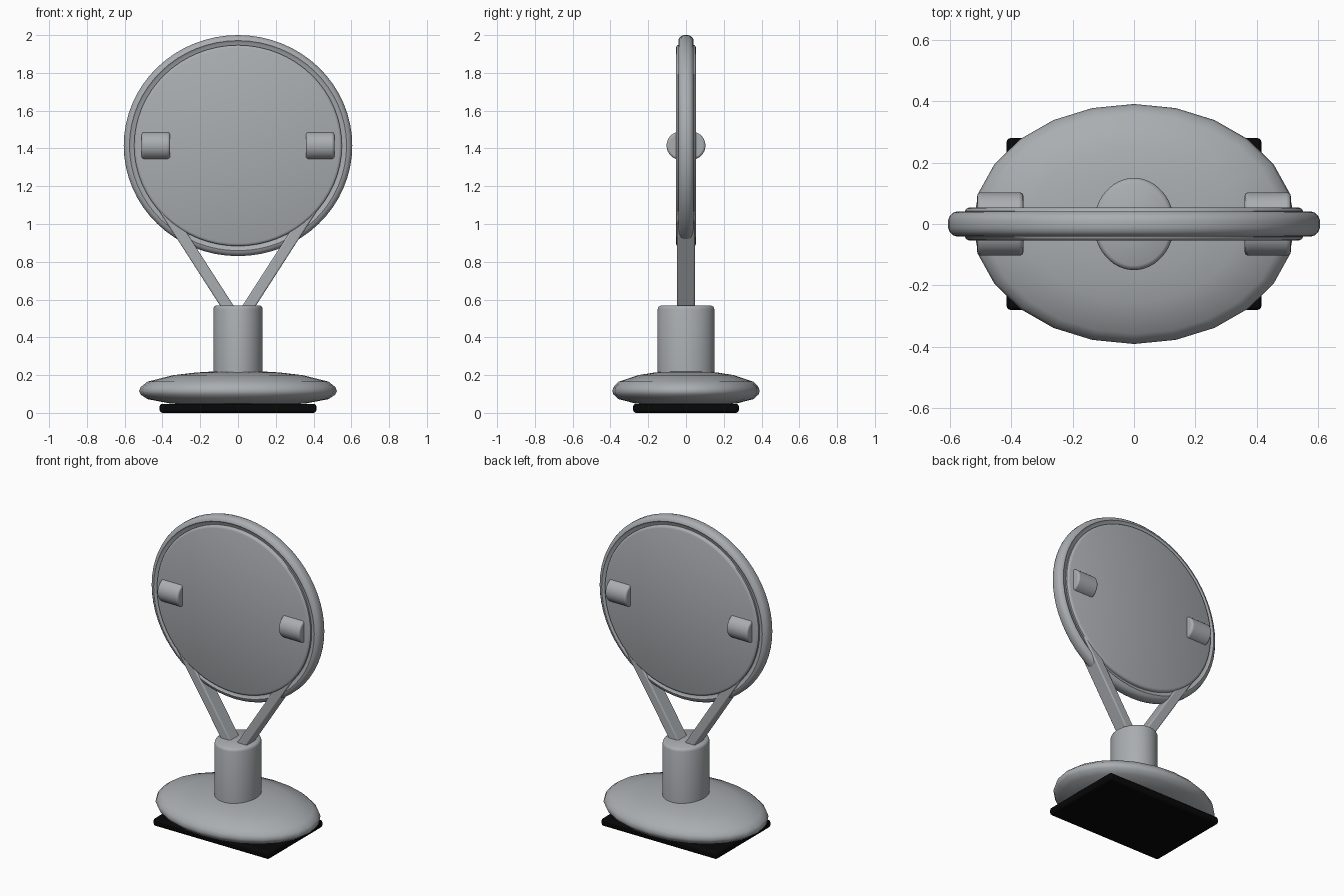
import bpy, bmesh, math
from mathutils import Matrix, Vector

cube = bpy.data.objects.get("Cube")
if cube:
    bpy.data.objects.remove(cube, do_unlink=True)


def material(name, colour, rough):
    m = bpy.data.materials.new(name)
    m.use_nodes = True
    m.diffuse_color = (*colour, 1)
    node = m.node_tree.nodes["Principled BSDF"]
    node.inputs["Base Color"].default_value = (*colour, 1)
    node.inputs["Roughness"].default_value = rough
    return m


GREY = material("satin grey", (0.40, 0.42, 0.44), 0.5)
BLACK = material("black rubber", (0.002, 0.002, 0.002), 0.8)


def finish(bm, name, mat, matrix, bevel=0, angle=35):
    bmesh.ops.transform(bm, matrix=matrix, verts=bm.verts)
    bmesh.ops.recalc_face_normals(bm, faces=bm.faces)
    mesh = bpy.data.meshes.new(name)
    bm.to_mesh(mesh)
    bm.free()
    mesh.materials.append(mat)
    ob = bpy.data.objects.new(name, mesh)
    bpy.context.collection.objects.link(ob)
    if bevel:
        mod = ob.modifiers.new("Soft edges", "BEVEL")
        mod.width, mod.segments = bevel, 3
        mod.limit_method, mod.angle_limit = "ANGLE", math.radians(40)
    bpy.ops.object.select_all(action="DESELECT")
    ob.select_set(True)
    bpy.context.view_layer.objects.active = ob
    bpy.ops.object.shade_smooth_by_angle(angle=math.radians(angle))
    return ob


def lathe(name, profile, segments, matrix, closed=False, angle=35):
    """Revolve (radius, height) points around z; end caps close an open profile."""
    bm = bmesh.new()
    rings = []
    for r, h in profile:
        turns = [2 * math.pi * i / segments for i in range(segments)]
        rings.append([bm.verts.new((r * math.cos(t), r * math.sin(t), h)) for t in turns])
    pairs = list(zip(rings, rings[1:]))
    if closed:
        pairs.append((rings[-1], rings[0]))
    else:
        bm.faces.new(rings[0])
        bm.faces.new(rings[-1])
    for a, b in pairs:
        for i in range(segments):
            j = (i + 1) % segments
            bm.faces.new((a[i], a[j], b[j], b[i]))
    return finish(bm, name, GREY, matrix, angle=angle)


def box(name, size, mat, matrix, bevel):
    bm = bmesh.new()
    bmesh.ops.create_cube(bm, size=1)
    bmesh.ops.scale(bm, vec=size, verts=bm.verts)
    return finish(bm, name, mat, matrix, bevel)


# Foot pad and domed oval base
box("foot_pad", (0.83, 0.56, 0.048), BLACK, Matrix.Translation((0, 0, 0.024)), 0.015)
lathe("oval_base",
      [(0.16, 0.038), (0.36, 0.05), (0.48, 0.073), (0.515, 0.097), (0.524, 0.115),
       (0.515, 0.137), (0.48, 0.165), (0.34, 0.2), (0.22, 0.214), (0.12, 0.22)],
      24, Matrix.Diagonal((1, 0.745, 1, 1)), angle=50)

# Oval column
lathe("column",
      [(0.15, 0.18), (0.15, 0.55), (0.146, 0.561), (0.135, 0.568)],
      48, Matrix.Diagonal((0.87, 1, 1, 1)), angle=50)

# Round head: rim, and a thicker panel showing on both faces
CENTRE = Vector((0, 0, 1.415))
UPRIGHT = Matrix.Translation(CENTRE) @ Matrix.Diagonal((1, 1, 0.967, 1)) @ Matrix.Rotation(math.pi / 2, 4, "X")
half = [(0.605, 0.012), (0.6, 0.026), (0.588, 0.037), (0.575, 0.041), (0.565, 0.034), (0.535, 0.03)]
lathe("head_rim", half + [(r, -h) for r, h in reversed(half)], 64, UPRIGHT, closed=True)
half = [(0.535, 0.054), (0.545, 0.05), (0.55, 0.043), (0.55, 0.02)]
lathe("head_panel", half + [(r, -h) for r, h in reversed(half)], 64, UPRIGHT)

for side, label in ((1, "left"), (-1, "right")):
    # Slanted fork arm running from the column into the head
    low, high = Vector((side * 0.035, 0, 0.53)), Vector((side * 0.41, 0, 1.113))
    along = high - low
    tilt = Matrix.Rotation(math.atan2(along.x, along.z), 4, "Y")
    box(label + "_fork_arm", (0.06, 0.093, along.length), GREY,
        Matrix.Translation((low + high) / 2) @ tilt, 0.008)
    # Rounded pivot knob on each face
    for y, face in ((-0.028, "front"), (0.028, "back")):
        bm = bmesh.new()
        bmesh.ops.create_cone(bm, cap_ends=True, segments=32, radius1=0.075, radius2=0.075, depth=0.15)
        finish(bm, f"{label}_{face}_knob", GREY,
               Matrix.Translation((side * 0.435, y, CENTRE.z)) @ Matrix.Rotation(math.pi / 2, 4, "Y"), 0.012)
